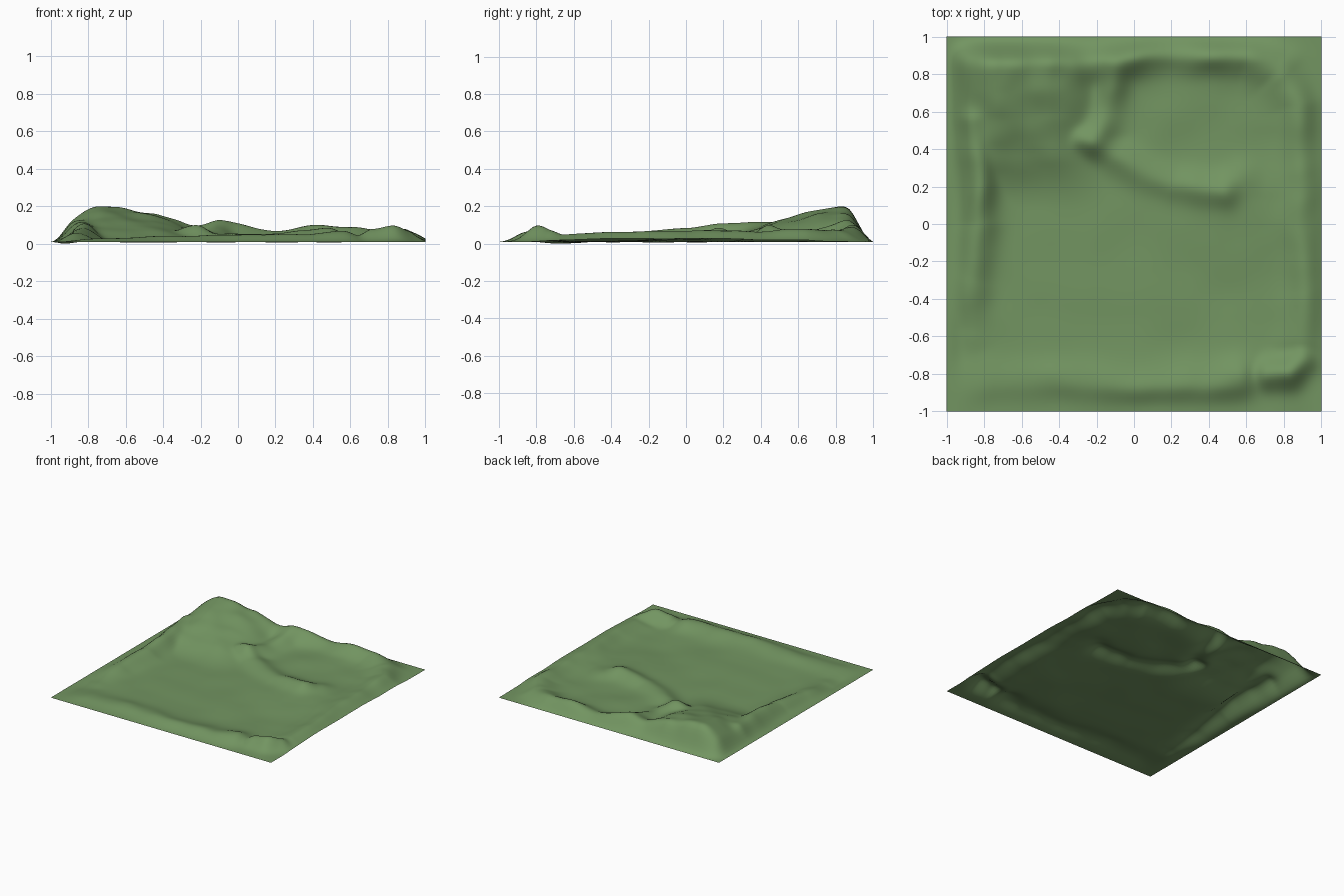
import bpy, bmesh, math
from mathutils import Vector, noise

if "Cube" in bpy.data.objects:
    bpy.data.objects.remove(bpy.data.objects["Cube"])

BASE = 0.02
N = 110

# ridge lines: (x, y, height above base) along the crest, then half width
RIDGES = [
    # back ridge and its bend down the right side
    ([(-0.30, 0.84, 0.08), (-0.02, 0.90, 0.105), (0.20, 0.92, 0.07), (0.43, 0.93, 0.10),
      (0.62, 0.92, 0.085), (0.78, 0.82, 0.055), (0.88, 0.62, 0.07), (0.90, 0.35, 0.055),
      (0.92, 0.0, 0.05), (0.94, -0.35, 0.055), (0.91, -0.62, 0.045)], 0.11),
    # left ridge
    ([(-0.86, 0.55, 0.09), (-0.83, 0.20, 0.095), (-0.82, 0.0, 0.075),
      (-0.87, -0.30, 0.05), (-0.88, -0.58, 0.012)], 0.09),
    # front ridge and corner knolls
    ([(-0.75, -0.84, 0.015), (-0.40, -0.84, 0.032), (0.0, -0.86, 0.04), (0.35, -0.85, 0.042),
      (0.55, -0.82, 0.06)], 0.11),
    ([(0.72, -0.81, 0.07), (0.82, -0.81, 0.085), (0.90, -0.74, 0.065)], 0.08),
    # rim of the hollow
    ([(-0.28, 0.45, 0.075), (-0.10, 0.35, 0.045), (0.20, 0.21, 0.03), (0.36, 0.19, 0.04),
      (0.48, 0.19, 0.045), (0.58, 0.26, 0.02)], 0.08),
    # spur on the left of the hollow
    ([(-0.22, 0.45, 0.07), (-0.17, 0.62, 0.05), (-0.10, 0.85, 0.09)], 0.10),
]


def smooth(a, b, t):
    t = max(0.0, min(1.0, (t - a) / (b - a)))
    return t * t * (3 - 2 * t)


def rise(a, b, t):
    # starts steeply and rounds off at the top
    return math.sin(math.pi / 2 * max(0.0, min(1.0, (t - a) / (b - a))))


def ridge(x, y, pts, width):
    best = 0.0
    for (ax, ay, ah), (bx, by, bh) in zip(pts, pts[1:]):
        dx, dy = bx - ax, by - ay
        t = max(0.0, min(1.0, ((x - ax) * dx + (y - ay) * dy) / (dx * dx + dy * dy)))
        t2 = t * t * (3 - 2 * t)
        d = math.hypot(x - ax - t * dx, y - ay - t * dy)
        best = max(best, (ah + (bh - ah) * t2) * math.exp(-(d / width) ** 2))
    return best


def hill(x, y):
    # broad hill: long slope to the front, steep at the back
    along = 0.025 + 0.17 * smooth(0.05, 0.92, y)
    top = along * (1 - 0.2 * smooth(-0.75, -0.4, x))
    mask = (rise(-1.0, -0.72, x) * (1 - smooth(-0.46, -0.10, x))
            * smooth(0.08, 0.36, y) * rise(1.01, 0.82, y))
    return top * mask


def height(x, y):
    # wander the coordinates a little so the crests are not straight
    wx = x + 0.025 * noise.noise(Vector((x * 3, y * 3, 7)))
    wy = y + 0.025 * noise.noise(Vector((x * 3, y * 3, 11)))
    parts = [ridge(wx, wy, p, w) for p, w in RIDGES] + [hill(x, y)]
    h = sum(p ** 3 for p in parts) ** (1 / 3)
    # gentle apron in front of the rim, raised floor of the hollow
    h += 0.026 * smooth(-0.1, 0.5, x) * smooth(-0.4, 0.12, y) * (1 - smooth(0.15, 0.5, y)) * (1 - 0.6 * smooth(0.7, 0.95, x))
    h += 0.016 * smooth(-0.2, 0.2, x) * smooth(0.2, 0.6, y) * (1 - smooth(0.7, 0.9, max(x, y)))
    # light unevenness
    h += 0.006 * noise.noise(Vector((x * 4, y * 4, 3.1))) + 0.10 * h * noise.noise(Vector((x * 7, y * 7, 1)))
    # shallow dip near the left front
    h -= 0.018 * math.exp(-((x + 0.93) / 0.06) ** 2 - ((y + 0.6) / 0.15) ** 2)
    # settle to the flat border; right border stays slightly raised
    right = 1 - (1 - 0.45 * smooth(1.0, 0.75, abs(y))) * (1 - rise(1.0, 0.87, x))
    edge = rise(1.0, 0.86, abs(y)) * rise(-1.0, -0.88, x) * right
    return max(0.0, BASE + h * edge)


# terrain sheet
bm = bmesh.new()
bmesh.ops.create_grid(bm, x_segments=N, y_segments=N, size=1.0)
for v in bm.verts:
    v.co.z = height(v.co.x, v.co.y)
low = min(v.co.z for v in bm.verts)
for v in bm.verts:
    v.co.z -= low
for f in bm.faces:
    f.smooth = True
mesh = bpy.data.meshes.new("terrain")
bm.to_mesh(mesh)
bm.free()
terrain = bpy.data.objects.new("terrain", mesh)
bpy.context.collection.objects.link(terrain)

grass = bpy.data.materials.new("grass green")
grass.diffuse_color = (0.17, 0.30, 0.12, 1)
grass.use_nodes = True
grass.node_tree.nodes["Principled BSDF"].inputs["Base Color"].default_value = grass.diffuse_color
mesh.materials.append(grass)
